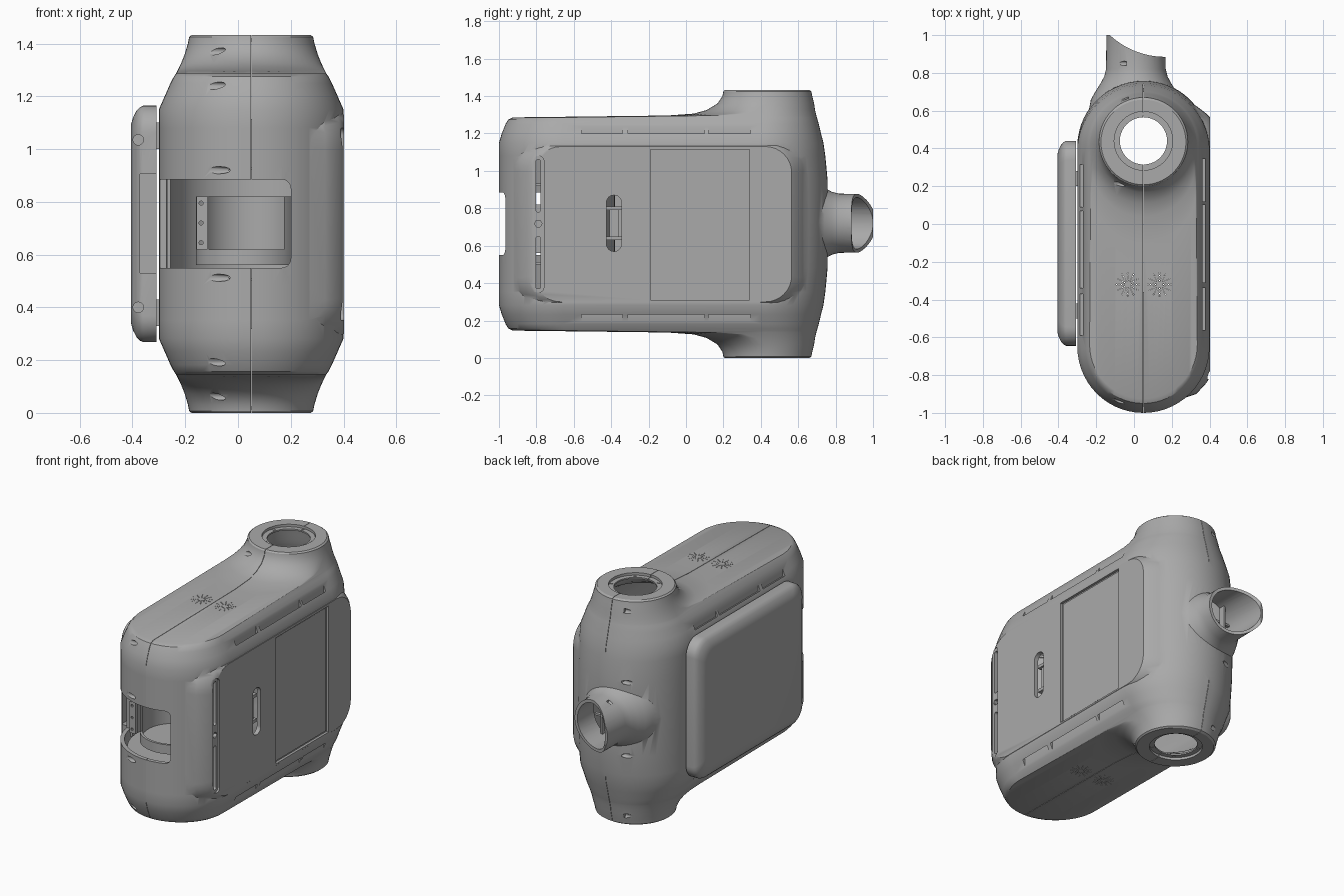
import bpy, bmesh, math
from mathutils import Vector

if "Cube" in bpy.data.objects:
    bpy.data.objects.remove(bpy.data.objects["Cube"])

grey = bpy.data.materials.new("plain_grey")
grey.use_nodes = True
grey.diffuse_color = (0.4, 0.4, 0.4, 1)
grey.node_tree.nodes["Principled BSDF"].inputs["Base Color"].default_value = (0.4, 0.4, 0.4, 1)

MID = 0.716   # height of the mirror plane
CX = 0.05     # centre line of the body


# ---- helpers ----
def loft(name, *shells):
    """Closed skins through lists of rings, all in one object."""
    bm = bmesh.new()
    for rings in shells:
        vs = [[bm.verts.new(p) for p in ring] for ring in rings]
        n = len(vs[0])
        for a, b in zip(vs, vs[1:]):
            for i in range(n):
                bm.faces.new((a[i], a[(i + 1) % n], b[(i + 1) % n], b[i]))
        bm.faces.new(vs[0])
        bm.faces.new(vs[-1])
    bmesh.ops.recalc_face_normals(bm, faces=bm.faces[:])
    me = bpy.data.meshes.new(name)
    bm.to_mesh(me)
    bm.free()
    me.materials.append(grey)
    ob = bpy.data.objects.new(name, me)
    bpy.context.collection.objects.link(ob)
    return ob


def select(ob):
    bpy.ops.object.select_all(action='DESELECT')
    ob.select_set(True)
    bpy.context.view_layer.objects.active = ob


def combine(ob, tool, op='DIFFERENCE'):
    select(ob)
    m = ob.modifiers.new("cut", 'BOOLEAN')
    m.operation, m.object, m.solver = op, tool, 'EXACT'
    bpy.ops.object.modifier_apply(modifier=m.name)
    bpy.data.objects.remove(tool)


def smooth(ob, angle=32):
    select(ob)
    bpy.ops.object.shade_smooth_by_angle(angle=math.radians(angle))


def circle(c, r, axis, n=40):
    pts = []
    for i in range(n):
        a = 2 * math.pi * i / n
        p = [r * math.cos(a), r * math.sin(a)]
        p.insert('xyz'.index(axis), 0)
        pts.append(Vector(c) + Vector(p))
    return pts


def rod(c, r, axis, length, n=40):
    d = Vector([length / 2 if a == axis else 0 for a in 'xyz'])
    return [circle(Vector(c) - d, r, axis, n), circle(Vector(c) + d, r, axis, n)]


def rrect(x, y0, y1, z0, z1, r, n=8):
    """Rounded rectangle facing along x."""
    pts = []
    corners = ((y1 - r, z1 - r), (y0 + r, z1 - r), (y0 + r, z0 + r), (y1 - r, z0 + r))
    for k, (y, z) in enumerate(corners):
        for i in range(n + 1):
            a = math.pi / 2 * (k + i / n)
            pts.append((x, y + r * math.cos(a), z + r * math.sin(a)))
    return pts


def pill(x0, x1, y0, y1, z0, z1, r):
    return [rrect(x0, y0, y1, z0, z1, r), rrect(x1, y0, y1, z0, z1, r)]


def box(x0, x1, y0, y1, z0, z1):
    return [[(x, y0, z0), (x, y1, z0), (x, y1, z1), (x, y0, z1)] for x in (x0, x1)]


def stadium(z, r, front, back, n=28):
    pts = []
    for start, y in ((0, back - r), (math.pi, front + r)):
        for i in range(n + 1):
            a = start + math.pi * i / n
            pts.append((CX + r * math.cos(a), y + r * math.sin(a), z))
    return pts


# ---- body shell: height, radius, front, back of each section ----
upper = [(0.95, .35, -1, .757), (1.08, .35, -1, .745), (1.15, .35, -1, .735),
         (1.20, .328, -.985, .722), (1.25, .306, -.965, .71), (1.275, .293, -.95, .703),
         (1.286, .285, -.925, .70), (1.296, .28, -.1, .697), (1.306, .275, .04, .695),
         (1.325, .266, .11, .69), (1.36, .252, .168, .685), (1.40, .24, .195, .675),
         (1.425, .235, .20, .67), (1.433, .225, .208, .658)]
sections = [(2 * MID - z, r, f, b) for z, r, f, b in reversed(upper)] + [(MID, .35, -1, .76)] + upper
body = loft("body_shell", [stadium(*s) for s in sections])

# raised side panel and rear mouthpiece joined to the body
combine(body, loft("panel", [rrect(.27, -.92, .66, .25, 1.18, .17), rrect(.33, -.90, .625, .27, 1.16, .16),
                             rrect(.385, -.84, .583, .285, 1.145, .15),
                             rrect(.402, -.81, .565, .30, 1.13, .14)]), 'UNION')
spout = [(.60, .25), (.66, .238), (.70, .215), (.74, .19), (.78, .168), (.82, .158), (1.0, .156)]
combine(body, loft("spout", [circle((.01, y, .72), r, 'y', 48) for y, r in spout]), 'UNION')

# hollow inside
T = .025
combine(body, loft("hollow", [stadium(MID + (z - MID) * .965, r - T, f + T, b - T) for z, r, f, b in sections]))

# openings: tower bore and rims, mouthpiece bore and scooped end, front window
combine(body, loft("bore", rod((CX, .44, MID), .125, 'z', 2)))
combine(body, loft("rims", *[rod((CX, .44, z), .155, 'z', .03) for z in (0, 2 * MID)]))
combine(body, loft("spout_bore", rod((.01, .85, .72), .138, 'y', .6)))
combine(body, loft("scoop", rod((.165, 1.315, .72), .43, 'z', 1, 96)))
window = [[(x, y, z) for _, x, z in rrect(0, -.6, .2, .55, .885, .035)] for y in (-1.2, -.70)]
combine(body, loft("window", window))

# shoulder vent slots
slots = []
for x, off in ((.37, 0), (-.278, -.03)):
    for y0, y1 in ((-.56, -.34), (-.31, .10), (.12, .345)):
        for z in (1.225, 2 * MID - 1.225):
            slots.append(box(x - .008, x + .008, y0 + off, y1 + off, z - .05, z + .05))
combine(body, loft("vents", *slots))

# screw holes running sideways near the seam
holes = []
for y, z in ((-.977, .92), (-.938, 1.24), (.212, 1.37), (.665, 1.37), (.725, .95)):
    holes += [rod((-.15, y, h), .014, 'x', .24, 14) for h in (z, 2 * MID - z)]
holes.append(rod((-.1, .85, .865), .012, 'x', .12, 14))
combine(body, loft("screw_holes", *holes))

# starburst sound holes, top and bottom
dots = []
for cx in (-.033, .135):
    for ray in range(12):
        a = math.pi * ray / 6
        for ring in range(1, 5):
            d = .008 + .013 * ring
            for z in (1.29, 2 * MID - 1.29):
                dots.append(rod((cx + d * math.cos(a), -.32 + d * math.sin(a), z), .0032, 'z', .12, 6))
combine(body, loft("sound_holes", *dots))

# side panel recesses and slots
combine(body, loft("screen_recess", box(.386, .5, -.19, .34, .31, 1.115)))
combine(body, loft("groove", pill(.39, .5, -.82, -.76, .35, 1.08, .028)))
combine(body, loft("slots", pill(.29, .5, -.803, -.777, .37, .65, .012),
                   pill(.29, .5, -.803, -.777, .78, 1.06, .012),
                   rod((.4, -.79, .718), .02, 'x', .2, 6),
                   pill(.3, .5, -.425, -.345, .57, .87, .039)))
# hairline joint between the two halves
combine(body, loft("joint", box(CX - .0012, CX + .0012, -1.1, .74, -.1, 1.5)))
smooth(body)

# ---- screen ----
loft("screen", box(.380, .391, -.18, .33, .32, 1.105))

# ---- bracket behind the side slot ----
loft("switch_bracket", box(.335, .36, -.41, -.36, .64, .80),
     box(.335, .372, -.43, -.34, .63, .65), box(.335, .372, -.43, -.34, .79, .81))

# ---- side cover with a stepped front edge ----
steps = [(-.308, 0), (-.358, 0), (-.372, .006), (-.385, .02), (-.398, .045), (-.405, .07)]
cover = loft("side_cover", [rrect(x, -.645 + i, .44 - i, .268 + i, 1.165 - i, .1 - i * .3) for x, i in steps])
combine(cover, loft("cover_notch", box(-.372, -.2, -.8, -.59, .53, .905)))
combine(cover, loft("cover_holes", *[rod((-.378, -.62, z), .02, 'y', .12, 16) for z in (.40, 1.035)]))
smooth(cover)
loft("cover_mounts", *[box(-.312, -.28, y, y + .08, z, z + .1)
                       for y in (-.5, .2) for z in (.33, 1.0)])

# ---- curved niche and round holder behind the front window ----
arc = [math.pi * i / 24 for i in range(25)]


def niche_ring(z):
    return [(CX + r * math.cos(a), -.70 + r * math.sin(a), z)
            for r, angles in ((.32, arc), (.305, arc[::-1])) for a in angles]


smooth(loft("window_niche", [niche_ring(.5), niche_ring(.93)]))
loft("niche_shelves", *[[stadium(z, .3, -.965, -.36), stadium(z + .012, .3, -.965, -.36)] for z in (.50, .92)])

holder = loft("round_holder", rod((.04, -.70, .69), .2, 'z', .26, 48))
combine(holder, loft("holder_bore", rod((.04, -.70, .72), .185, 'z', .28, 48)))
combine(holder, loft("holder_opening", box(-.11, .175, -1, -.7, .62, .9)))
smooth(holder)
strip = loft("holder_strip", box(-.157, -.115, -.87, -.85, .62, .82))
combine(strip, loft("strip_holes", *[rod((-.14, -.86, z), .008, 'y', .1, 10) for z in (.645, .72, .795)]))

# ---- guide bars inside the mouthpiece ----
loft("mouthpiece_bars", *[box(x, x + .012, .72, .76, .58, .86) for x in (-.06, .06)],
     box(-.125, .145, .70, .72, .68, .692), box(-.125, .145, .70, .72, .75, .762))

# ---- small catches around the tower openings ----
catches = []
for k in range(5):
    a = math.pi / 2 + 2 * math.pi * k / 5
    for z in (.018, 2 * MID - .018):
        catches.append(rod((CX + .143 * math.cos(a), .44 + .143 * math.sin(a), z), .009, 'z', .012, 10))
loft("tower_catches", *catches)
